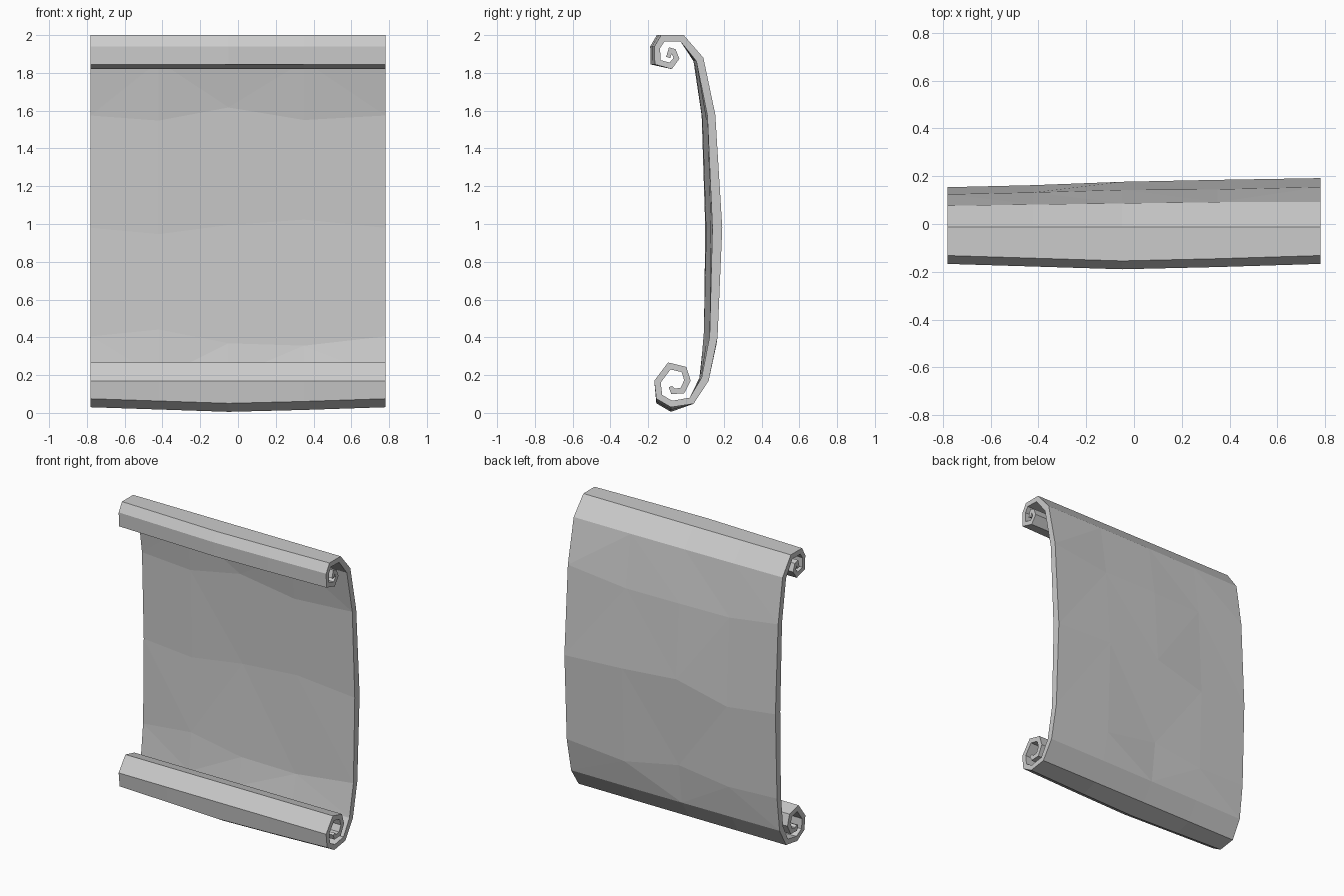
import bpy, bmesh, random
from mathutils import Vector

if "Cube" in bpy.data.objects:
    bpy.data.objects.remove(bpy.data.objects["Cube"])

random.seed(4)
HALF = 0.78

# Outer face of the sheet, top curl to bottom curl: (y, z, thickness)
path = [(-0.105, 1.885, .022), (-0.09, 1.935, .024), (-0.055, 1.925, .026), (-0.035, 1.875, .028),
        (-0.075, 1.82, .03), (-0.165, 1.845, .03), (-0.167, 1.94, .03),
        (-0.132, 2.0, .033), (-0.012, 2.0, .035), (0.092, 1.88, .04),
        (0.155, 1.58, .042), (0.192, 0.98, .052), (0.167, 0.40, .042),
        (0.12, 0.17, .04), (0.04, 0.048, .035), (-0.08, 0.03, .033),
        (-0.157, 0.075, .033), (-0.168, 0.17, .033), (-0.095, 0.267, .033),
        (0.002, 0.243, .032), (0.025, 0.17, .032), (-0.01, 0.103, .03),
        (-0.078, 0.10, .028), (-0.09, 0.142, .012)]
path[-1] = (-0.092, 0.135, .02)


def inner_points(pts):
    """Offset the path to its right-hand (inside) face with mitred corners."""
    out = []
    for i, (y, z, t) in enumerate(pts):
        p = Vector((y, z))
        norms = []
        for a, b in ((i - 1, i), (i, i + 1)):
            if a >= 0 and b < len(pts):
                d = Vector((pts[b][0] - pts[a][0], pts[b][1] - pts[a][1])).normalized()
                norms.append(Vector((d.y, -d.x)))
        m = sum(norms, Vector((0, 0))).normalized()
        out.append(p + m * t / max(0.6, m.dot(norms[0])))
    return out


outer = [Vector(p[:2]) for p in path]
inner = inner_points(path)
loop = outer + inner[::-1]
n = len(path)
columns = [-HALF, -0.42, -0.05, 0.35, HALF]

# Parchment: closed section repeated across the width, slightly warped
bm = bmesh.new()
rings = []
for x in columns:
    ring = []
    mid = 1 - abs(x) / HALF
    for k, p in enumerate(loop):
        i = k if k < n else 2 * n - 1 - k
        y, z = p
        if 9 <= i <= 13:                      # twisted, hand-worn sheet
            w = {9: .4, 10: .8, 11: 1, 12: .8, 13: .3}[i]
            y -= 0.038 * w * (max(0, 0.4 - x) / 1.18) ** 1.1
            if 10 <= i <= 12 and abs(x) < HALF:
                y -= random.uniform(0, 0.010)
                z += random.uniform(-0.06, 0.06)
        if 5 <= i <= 7:                       # top roll bulges forward
            y -= 0.024 * mid
        if i in (15, 16):                     # bottom roll sags
            z -= 0.026 * mid
        ring.append(bm.verts.new((x, y, z)))
    rings.append(ring)
m = len(loop)
panel = []
for a, b in zip(rings, rings[1:]):
    for k in range(m):
        j = (k + 1) % m
        f = bm.faces.new((a[k], a[j], b[j], b[k]))
        if k in (9, 10, 11, 12) or 2 * n - 2 - k in (9, 10, 11, 12):
            panel.append(f)
# Side edges of the strip
for ring in (rings[0], rings[-1]):
    for k in range(n - 1):
        bm.faces.new((ring[k], ring[k + 1], ring[m - 2 - k], ring[m - 1 - k]))
bmesh.ops.triangulate(bm, faces=panel)
bmesh.ops.recalc_face_normals(bm, faces=bm.faces)
mesh = bpy.data.meshes.new("parchment_scroll")
bm.to_mesh(mesh)
bm.free()
bpy.context.collection.objects.link(bpy.data.objects.new("parchment_scroll", mesh))
